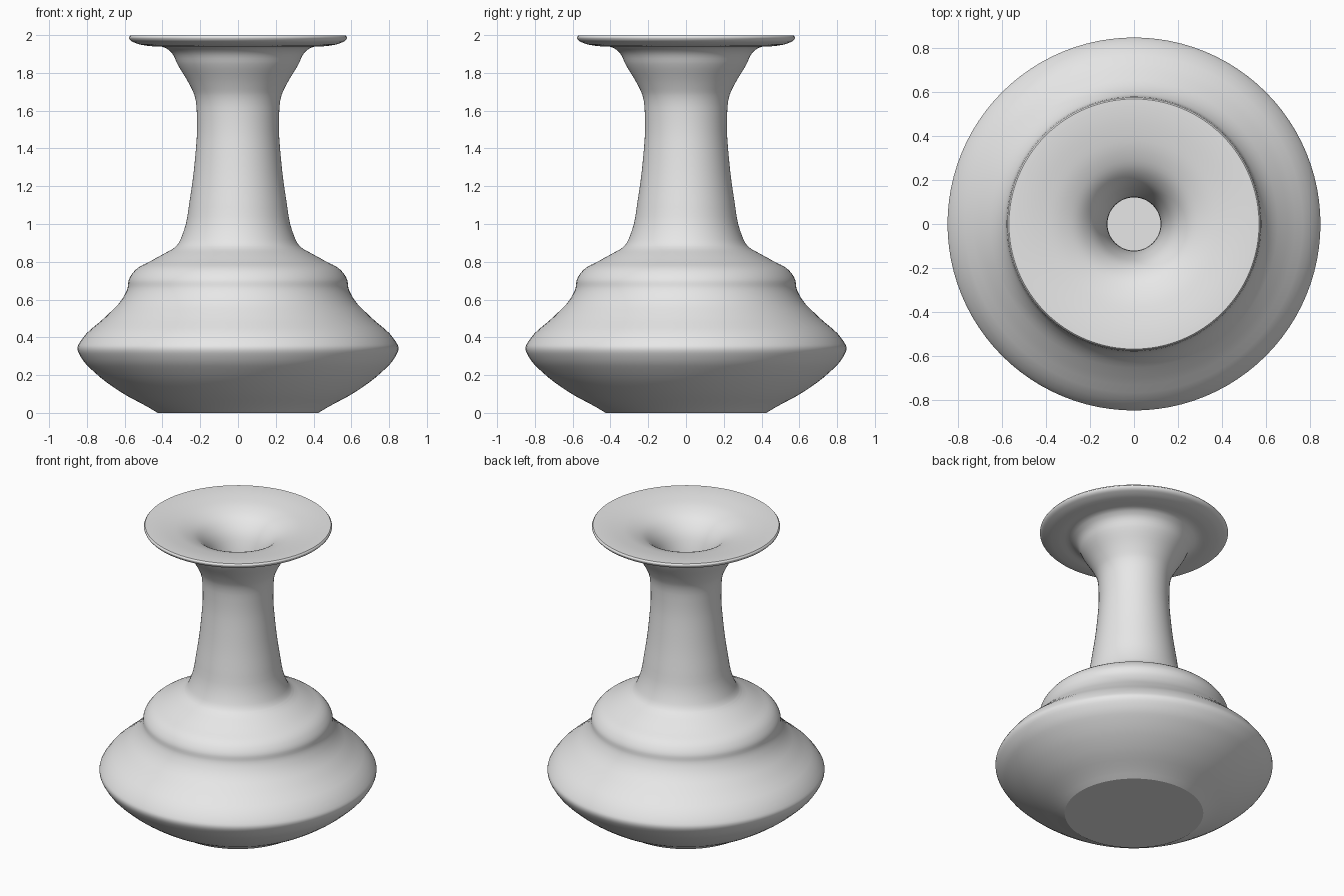
import bpy
import bmesh
import math
from mathutils import Vector

STEPS = 4       # curve samples between profile points
SIDES = 96      # segments around the axis

cube = bpy.data.objects.get("Cube")
if cube:
    bpy.data.objects.remove(cube, do_unlink=True)


def smooth_path(points):
    """Run a soft curve through the given (radius, height) points."""
    pts = [Vector(p) for p in points]
    pts = [2 * pts[0] - pts[1]] + pts + [2 * pts[-1] - pts[-2]]
    path = []
    for a, b, c, d in zip(pts, pts[1:], pts[2:], pts[3:]):
        # Chord-length tangents avoid overshoot where spacing changes
        ab, bc, cd = (b - a).length, (c - b).length, (d - c).length
        m1 = ((b - a) / ab * bc + (c - b) / bc * ab) / (ab + bc) * bc
        m2 = ((c - b) / bc * cd + (d - c) / cd * bc) / (bc + cd) * bc
        for i in range(STEPS):
            t = i / STEPS
            path.append(b * (2*t**3 - 3*t**2 + 1) + m1 * (t**3 - 2*t**2 + t)
                        + c * (3*t**2 - 2*t**3) + m2 * (t**3 - t**2))
    return path + [pts[-2]]


# Outside, from the foot over the belly, shoulder and neck to the rim
body = [(.425, 0), (.47, .027), (.62, .11), (.76, .215), (.825, .285), (.85, .345),
        (.83, .385), (.70, .51), (.615, .60), (.585, .66), (.578, .705),
        (.545, .755), (.46, .805), (.345, .868)]
neck = [(.345, .868), (.325, .885), (.29, .955), (.255, 1.13), (.228, 1.34), (.217, 1.555),
        (.23, 1.68), (.26, 1.745), (.32, 1.845), (.35, 1.905), (.385, 1.933),
        (.47, 1.942), (.54, 1.957), (.572, 1.975), (.577, 1.988), (.57, 1.998)]
# Inside, from the rim down the throat to the floor
inside = [(.57, 1.998), (.54, 1.997), (.43, 1.985), (.33, 1.963), (.25, 1.925), (.19, 1.86),
          (.15, 1.76), (.127, 1.63), (.121, 1.5), (.135, 1.32), (.165, 1.1),
          (.21, .92), (.28, .81), (.46, .70), (.50, .60), (.62, .48),
          (.74, .36), (.70, .27), (.56, .17), (.40, .09)]

profile = smooth_path(body)[:-1] + smooth_path(neck)[:-1] + smooth_path(inside)

# Turn the profile around the axis and close the foot and floor
bm = bmesh.new()
rings = []
for r, z in profile:
    rings.append([bm.verts.new((r * math.cos(a), r * math.sin(a), z))
                  for a in (math.tau * i / SIDES for i in range(SIDES))])
for low, high in zip(rings, rings[1:]):
    for i in range(SIDES):
        j = (i + 1) % SIDES
        bm.faces.new((low[i], low[j], high[j], high[i]))
bm.faces.new(reversed(rings[0]))
bm.faces.new(rings[-1])
bmesh.ops.recalc_face_normals(bm, faces=bm.faces)
mesh = bpy.data.meshes.new("vase")
bm.to_mesh(mesh)
bm.free()

# Plain grey glaze
grey = bpy.data.materials.new("light_grey")
grey.use_nodes = True
colour = (.8, .8, .8, 1)
grey.diffuse_color = colour
grey.node_tree.nodes["Principled BSDF"].inputs["Base Color"].default_value = colour
mesh.materials.append(grey)

vase = bpy.data.objects.new("vase", mesh)
bpy.context.collection.objects.link(vase)
bpy.context.view_layer.objects.active = vase
vase.select_set(True)
bpy.ops.object.shade_smooth_by_angle(angle=math.radians(24))
